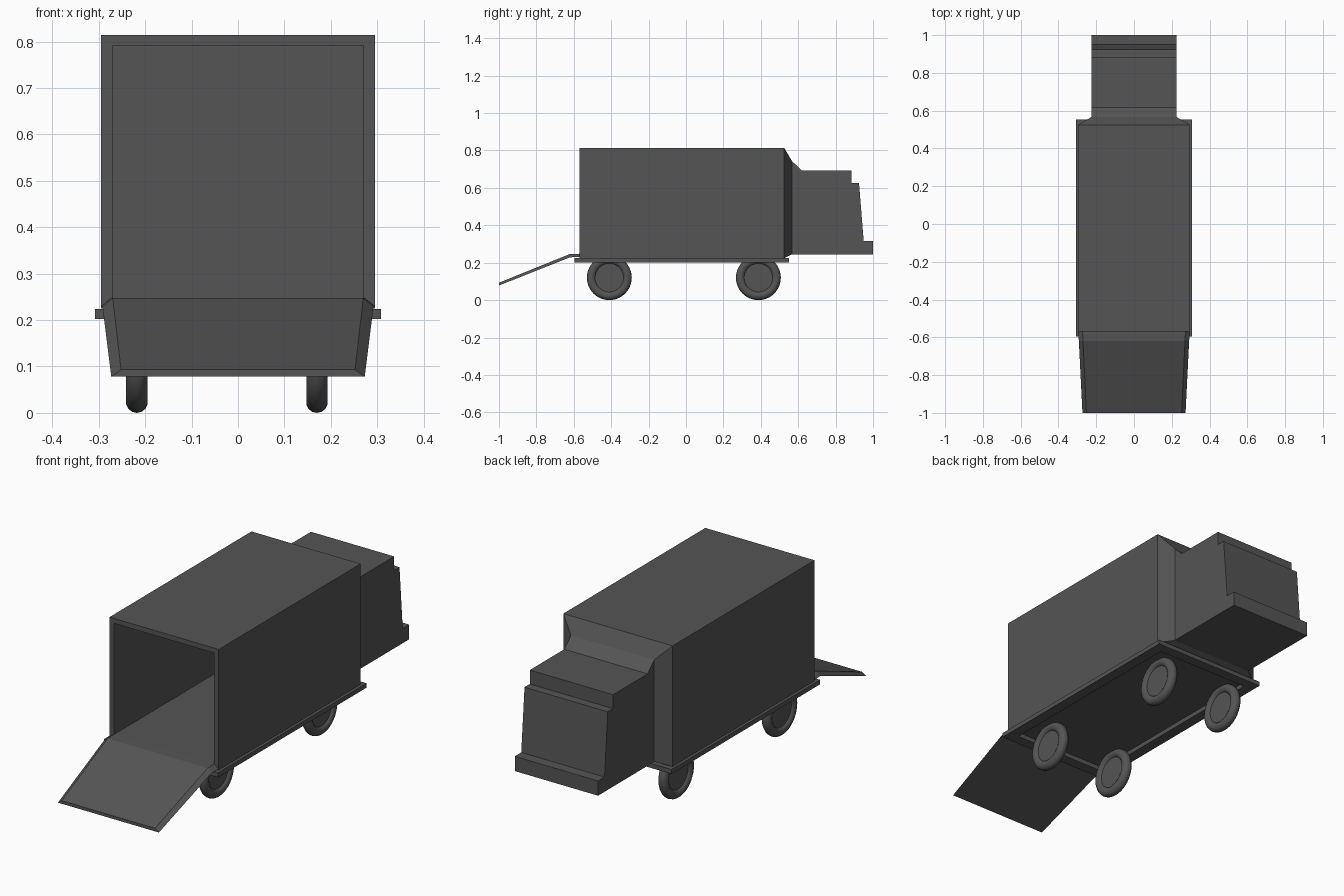
import bpy, bmesh, math

if "Cube" in bpy.data.objects:
    bpy.data.objects.remove(bpy.data.objects["Cube"])

grey = bpy.data.materials.new("dark_grey")
grey.diffuse_color = (0.09, 0.09, 0.09, 1)
grey.use_nodes = True
grey.node_tree.nodes["Principled BSDF"].inputs["Base Color"].default_value = grey.diffuse_color


def finish(name, bm):
    bmesh.ops.recalc_face_normals(bm, faces=bm.faces[:])
    me = bpy.data.meshes.new(name)
    bm.to_mesh(me)
    bm.free()
    me.materials.append(grey)
    ob = bpy.data.objects.new(name, me)
    bpy.context.collection.objects.link(ob)
    return ob


def loft(name, rings, cap_start=True, cap_end=True, closed=False):
    """Skin a list of matching point rings."""
    bm = bmesh.new()
    vs = [[bm.verts.new(p) for p in r] for r in rings]
    n = len(vs[0])
    pairs = list(zip(vs, vs[1:]))
    if closed:
        pairs.append((vs[-1], vs[0]))
    for a, b in pairs:
        for i in range(n):
            j = (i + 1) % n
            bm.faces.new((a[i], a[j], b[j], b[i]))
    if not closed:
        if cap_start:
            bm.faces.new(vs[0][::-1])
        if cap_end:
            bm.faces.new(vs[-1])
    return finish(name, bm)


def section(y, w, z0, z1):
    return [(-w, y, z0), (w, y, z0), (w, y, z1), (-w, y, z1)]


# Hollow cargo box, open at the front, tapering into the cab
loft("cargo_box", [
    section(0.50, 0.27, 0.248, 0.79),
    section(-0.57, 0.27, 0.248, 0.79),
    section(-0.57, 0.295, 0.225, 0.814),
    section(0.525, 0.295, 0.225, 0.814),
    section(0.567, 0.225, 0.245, 0.743),
    section(0.618, 0.225, 0.245, 0.694),
], cap_end=False)

# Cab: side profile extruded across the width
profile = [(0.618, 0.245), (1.0, 0.245), (1.0, 0.317), (0.95, 0.317),
           (0.925, 0.626), (0.884, 0.626), (0.884, 0.694), (0.618, 0.694)]
loft("cab", [[(x, y, z) for y, z in profile] for x in (-0.225, 0.225)])


# Chassis: shallow rectangular rim below the box
def rim(w, y0, y1, z):
    return [(-w, y0, z), (w, y0, z), (w, y1, z), (-w, y1, z)]


loft("chassis_rim", [rim(0.308, -0.595, 0.552, 0.202), rim(0.308, -0.595, 0.552, 0.224),
                     rim(0.255, -0.542, 0.50, 0.224), rim(0.255, -0.542, 0.50, 0.202)],
     closed=True)


# Loading ramp with bevelled sides and a flat lip at the top
def ramp_section(y, top, thick, w_low, w_high):
    return [(-w_low, y, top - thick), (w_low, y, top - thick),
            (w_high, y, top), (-w_high, y, top)]


loft("loading_ramp", [
    ramp_section(-0.57, 0.248, 0.018, 0.295, 0.272),
    ramp_section(-0.62, 0.247, 0.018, 0.292, 0.270),
    ramp_section(-1.0, 0.093, 0.015, 0.273, 0.252),
])

# Wheels: round tyre with a thin hub disc
for side, x in (("left", -0.218), ("right", 0.170)):
    for end, y in (("front", -0.41), ("rear", 0.387)):
        bpy.ops.mesh.primitive_torus_add(
            major_radius=0.0965, minor_radius=0.0235, major_segments=40, minor_segments=14,
            location=(x, y, 0.12), rotation=(0, math.pi / 2, 0))
        tyre = bpy.context.object
        tyre.name = f"{end}_{side}_tyre"
        tyre.data.materials.append(grey)
        bpy.ops.object.shade_smooth_by_angle(angle=math.radians(40))
        bpy.ops.mesh.primitive_cylinder_add(
            vertices=40, radius=0.085, depth=0.022,
            location=(x, y, 0.12), rotation=(0, math.pi / 2, 0))
        hub = bpy.context.object
        hub.name = f"{end}_{side}_hub"
        hub.data.materials.append(grey)
        bpy.ops.object.shade_smooth_by_angle(angle=math.radians(40))
